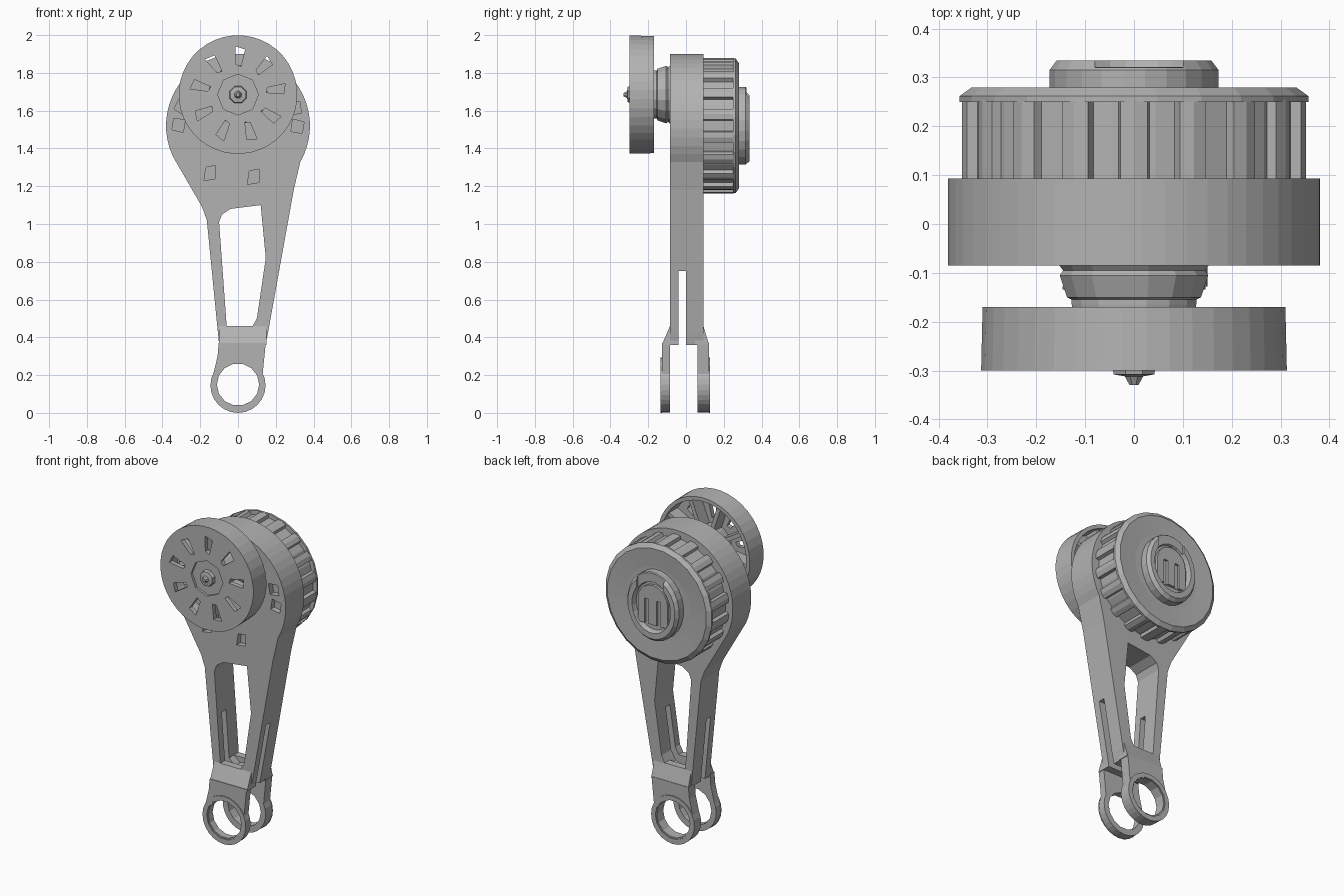
import bpy, bmesh, math
from mathutils import Matrix, Vector

old = bpy.data.objects.get("Cube")
if old:
    bpy.data.objects.remove(old, do_unlink=True)

grey = bpy.data.materials.new("plain grey")
grey.use_nodes = True
COLOUR = (0.45, 0.45, 0.45, 1)
grey.diffuse_color = COLOUR
grey.node_tree.nodes["Principled BSDF"].inputs["Base Color"].default_value = COLOUR


def finish(name, bm):
    bmesh.ops.remove_doubles(bm, verts=bm.verts, dist=1e-5)
    bmesh.ops.recalc_face_normals(bm, faces=bm.faces)
    mesh = bpy.data.meshes.new(name)
    bm.to_mesh(mesh)
    bm.free()
    mesh.materials.append(grey)
    obj = bpy.data.objects.new(name, mesh)
    bpy.context.collection.objects.link(obj)
    return obj


def extrude(name, points, offset):
    bm = bmesh.new()
    face = bm.faces.new([bm.verts.new(p) for p in points])
    geom = bmesh.ops.extrude_face_region(bm, geom=[face])["geom"]
    bmesh.ops.translate(bm, vec=offset, verts=[g for g in geom if isinstance(g, bmesh.types.BMVert)])
    # restore the starting face if the extrusion consumed it
    bmesh.ops.holes_fill(bm, edges=[e for e in bm.edges if e.is_boundary], sides=0)
    return finish(name, bm)


def prism(name, outline, y0, y1):
    """Outline in x and z, extruded along y."""
    return extrude(name, [(x, y0, z) for x, z in outline], (0, y1 - y0, 0))


def arc(cx, cz, r, a0, a1, n):
    step = math.radians(a1 - a0) / n
    return [(cx + r * math.cos(math.radians(a0) + i * step),
             cz + r * math.sin(math.radians(a0) + i * step)) for i in range(n + 1)]


def circle(cx, cz, r, n):
    return arc(cx, cz, r, 0, 360, n)[:-1]


def lathe(name, profile, cz, seg):
    """Closed profile of (radius, y) turned about an axis along y."""
    bm = bmesh.new()
    rings = []
    for i in range(seg):
        a = math.tau * (i + 0.5) / seg
        rings.append([bm.verts.new((r * math.cos(a), y, cz + r * math.sin(a))) for r, y in profile])
    n = len(profile)
    for i in range(seg):
        a, b = rings[i], rings[(i + 1) % seg]
        for j in range(n):
            k = (j + 1) % n
            if profile[j][0] == 0 and profile[k][0] == 0:
                continue
            if profile[j][0] == 0:
                bm.faces.new((a[j], a[k], b[k]))
            elif profile[k][0] == 0:
                bm.faces.new((a[j], a[k], b[j]))
            else:
                bm.faces.new((a[j], a[k], b[k], b[j]))
    return finish(name, bm)


def polar(outline, cz, angle):
    """Turn a (radius, sideways) outline to an angle about a centre."""
    c, s = math.cos(angle), math.sin(angle)
    return [(r * c - t * s, cz + r * s + t * c) for r, t in outline]


def cut(obj, cutter):
    mod = obj.modifiers.new("cut", "BOOLEAN")
    mod.operation = "DIFFERENCE"
    mod.solver = "EXACT"
    mod.object = cutter
    bpy.context.view_layer.update()
    with bpy.context.temp_override(object=obj, active_object=obj):
        bpy.ops.object.modifier_apply(modifier=mod.name)
    bpy.data.objects.remove(cutter, do_unlink=True)


HOUSE, WHEEL = 1.52, 1.685

# Arm: round housing running down into a tapering link
arm = prism("arm", arc(0, HOUSE, 0.381, -30, 205, 34) + [
    (-0.19, 1.09), (-0.165, 1.02), (-0.1, 0.36), (0.145, 0.36),
    (0.158, 0.42), (0.295, 1.18)], -0.085, 0.093)
cut(arm, prism("window", [
    (-0.1, 1.01), (-0.085, 1.05), (-0.04, 1.08), (0.12, 1.1), (0.147, 0.82),
    (0.1, 0.5), (0.07, 0.445), (-0.02, 0.425), (-0.06, 0.46)], -0.2, 0.2))
cut(arm, prism("slot", [(-0.4, 0.3), (0.4, 0.3), (0.4, 0.75), (-0.4, 0.75)], -0.04, 0.0))

# Shallow pockets in the front face of the housing
for i, a in enumerate((0, 18, 162, 180)):
    cut(arm, prism("pocket", polar([(0.28, -0.03), (0.34, -0.04), (0.35, 0.02), (0.29, 0.035)],
                                   HOUSE, math.radians(a)), -0.2, -0.05))
for x, z in ((-0.15, 1.27), (0.08, 1.25)):
    cut(arm, prism("pocket", [(x - 0.03, z - 0.04), (x + 0.03, z - 0.03),
                              (x + 0.03, z + 0.04), (x - 0.02, z + 0.03)], -0.2, -0.05))

# Fork cheeks with eyelets, and the wedges that blend them into the arm
for name, y_out, y_in, y_arm in (("front", -0.128, -0.085, -0.085), ("back", 0.122, 0.06, 0.092)):
    cheek = prism(name + "_fork_cheek", arc(0, 0.146, 0.144, 155, 385, 20) + [
        (0.14, 0.3), (0.147, 0.37), (-0.102, 0.37), (-0.108, 0.3)], y_out, y_in)
    cut(cheek, prism("eyelet", circle(0, 0.15, 0.112, 14), -0.3, 0.3))
    sign = math.copysign(1, y_out)
    prism(name + "_eyelet_lip", circle(0, 0.146, 0.146, 24), y_out, y_out + sign * 0.006)
    lip = bpy.data.objects[name + "_eyelet_lip"]
    cut(lip, prism("eyelet", circle(0, 0.148, 0.118, 14), -0.3, 0.3))
    y_back = y_arm - sign * 0.045
    extrude(name + "_fork_wedge", [(-0.1, y, z) for y, z in (
        (y_out, 0.36), (y_arm, 0.46), (y_back, 0.46), (y_back, 0.36))], (0.25, 0, 0))

# Front wheel: hollow cup with openings, spokes and a hub
wheel = lathe("front_wheel", [(0, -0.3), (0.314, -0.3), (0.311, -0.17),
                              (0.288, -0.17), (0.288, -0.272), (0, -0.272)], WHEEL, 40)
SPOKES = 9
for i in range(SPOKES):
    a = math.tau * i / SPOKES + 0.15
    shape = [(0.15, -0.012), (0.24, -0.032), (0.255, 0.02), (0.16, 0.014)]
    cut(wheel, prism("opening", polar(shape, WHEEL, a), -0.4, -0.2))
    b = a + math.pi / SPOKES
    prism("wheel_spoke", polar([(0.1, -0.012), (0.295, -0.012), (0.295, 0.012), (0.1, 0.012)],
                               WHEEL, b), -0.28, -0.19)
cut(wheel, prism("hub_recess", circle(0, WHEEL, 0.108, 8), -0.4, -0.286))
lathe("wheel_nub", [(0, -0.28), (0.05, -0.28), (0.045, -0.308), (0.02, -0.312),
                    (0.01, -0.33), (0, -0.33)], WHEEL, 8)
lathe("wheel_hub", [(0, -0.275), (0.12, -0.275), (0.13, -0.165), (0.13, -0.155), (0.14, -0.15),
                    (0.155, -0.105), (0.148, -0.095), (0.16, -0.08), (0, -0.08)], WHEEL, 16)

# Motor drum with grip ribs and a bevelled flange
lathe("motor_drum", [(0, 0.09), (0.335, 0.09), (0.335, 0.25), (0.36, 0.25), (0.36, 0.262),
                     (0.335, 0.28), (0.22, 0.272), (0, 0.272)], HOUSE, 24)
RIBS = 18
for i in range(RIBS):
    prism("drum_rib", polar([(0.31, -0.035), (0.352, -0.028), (0.358, 0), (0.352, 0.028),
                             (0.31, 0.035)], HOUSE, math.tau * (i + 0.5) / RIBS), 0.09, 0.255)

# Rear cap: oval dished ring with a notch, an arch and grip bars
cap = lathe("rear_cap", [(0, 0.26), (0.208, 0.26), (0.208, 0.315), (0.19, 0.335),
                         (0.155, 0.335), (0.145, 0.305), (0, 0.305)], HOUSE, 24)
for v in cap.data.vertices:
    v.co.x *= 0.84
cut(cap, prism("notch", [(-0.08, 1.6), (0.1, 1.6), (0.1, 1.8), (-0.08, 1.8)], 0.32, 0.4))
arch = prism("cap_arch", arc(0, HOUSE + 0.03, 0.1, 0, 180, 10) +
             [(-0.1, HOUSE - 0.11), (0.1, HOUSE - 0.11)], 0.3, 0.322)
for x in (-0.04, 0.04):
    cut(arch, prism("groove", [(x - 0.014, 1.38), (x + 0.014, 1.38),
                               (x + 0.014, 1.56), (x - 0.014, 1.56)], 0.308, 0.4))
